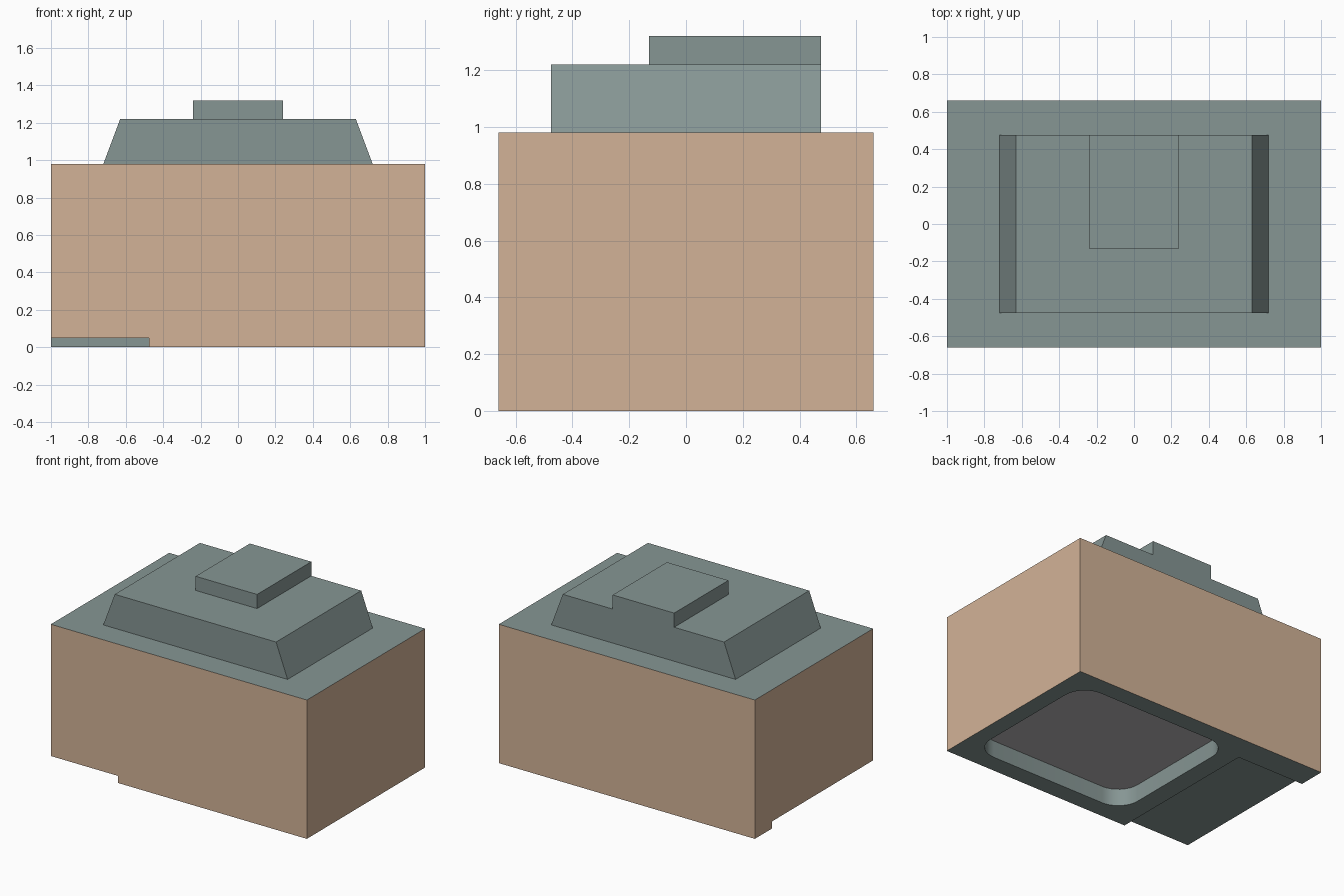
import bpy, bmesh, math
from mathutils import Vector

if "Cube" in bpy.data.objects:
    bpy.data.objects.remove(bpy.data.objects["Cube"])


def prism(name, profile, axis, lo, hi):
    """Closed prism: a 2D profile swept along an axis ('y': x,z profile; 'z': x,y profile)."""
    bm = bmesh.new()
    place = (lambda p, t: (p[0], t, p[1])) if axis == 'y' else (lambda p, t: (p[0], p[1], t))
    rings = [[bm.verts.new(place(p, t)) for p in profile] for t in (lo, hi)]
    bm.faces.new(rings[0])
    bm.faces.new(rings[1])
    n = len(profile)
    for i in range(n):
        j = (i + 1) % n
        bm.faces.new((rings[0][i], rings[0][j], rings[1][j], rings[1][i]))
    bmesh.ops.recalc_face_normals(bm, faces=bm.faces)
    mesh = bpy.data.meshes.new(name)
    bm.to_mesh(mesh)
    bm.free()
    obj = bpy.data.objects.new(name, mesh)
    bpy.context.collection.objects.link(obj)
    return obj


def rect(x0, x1, y0, y1):
    return [(x0, y0), (x1, y0), (x1, y1), (x0, y1)]


def rounded_rect(x0, x1, y0, y1, r, seg=8):
    pts = []
    for k, (cx, cy) in enumerate(rect(x0 + r, x1 - r, y0 + r, y1 - r)):
        for s in range(seg + 1):
            a = math.pi + (k + s / seg) * math.pi / 2
            pts.append((cx + r * math.cos(a), cy + r * math.sin(a)))
    return pts


def colour(name, rgb):
    mat = bpy.data.materials.new(name)
    mat.diffuse_color = (*rgb, 1)
    mat.use_nodes = True
    mat.node_tree.nodes["Principled BSDF"].inputs["Base Color"].default_value = mat.diffuse_color
    return mat


HX, HY, TOP, POCKET = 1.0, 0.66, 0.98, 0.12

# Main block, tapered plateau and upper step, with corner notch and pocket underneath
block = prism("block", rect(-HX, HX, -HY, HY), 'z', 0, TOP)
plateau = prism("plateau", [(-.72, .8), (.72, .8), (.72, TOP), (.63, 1.22), (-.63, 1.22), (-.72, TOP)],
                'y', -.475, .475)
step = prism("step", rect(-.24, .24, -.13, .475), 'z', 1.1, 1.32)
notch = prism("notch", rect(-1.2, -.475, -.9, .47), 'z', -.2, .05)
pocket = prism("pocket", rounded_rect(-.34, .88, -.53, .53, .16), 'z', -.2, POCKET)

parts = [(plateau, 'UNION'), (step, 'UNION'), (notch, 'DIFFERENCE'), (pocket, 'DIFFERENCE')]
for tool, op in parts:
    mod = block.modifiers.new(tool.name, 'BOOLEAN')
    mod.operation, mod.object, mod.solver = op, tool, 'EXACT'
deps = bpy.context.evaluated_depsgraph_get()
body = bpy.data.meshes.new_from_object(block.evaluated_get(deps))
for obj in [block] + [t for t, _ in parts]:
    bpy.data.objects.remove(obj)

# Tan outer walls, pale pocket floor, everything else plain grey
body.materials.clear()
for mat in (colour("grey", (.24, .305, .296)), colour("tan", (.65, .45, .31)), colour("pale", (.48, .47, .48))):
    body.materials.append(mat)
for f in body.polygons:
    c = f.center
    wall = (abs(f.normal.x) > .99 and abs(c.x) > HX - .001) or (abs(f.normal.y) > .99 and abs(c.y) > HY - .001)
    floor = f.normal.z < -.99 and abs(c.z - POCKET) < .001
    f.material_index = 1 if wall else 2 if floor else 0

# The body is cracked into convex cells: each cell is where its linear field is the largest
cells = {
    "main_chunk": ((0, 0, 0), 0),
    "front_chunk": ((.350, -.268, -.731), -.235),
    "right_chunk": ((.494, .265, -.509), -.137),
    "back_chunk": ((.318, .310, -.679), -.310),
    "lower_right_chunk": ((.405, .226, -.665), -.274),
}
for name, (n, w) in cells.items():
    bm = bmesh.new()
    bm.from_mesh(body)
    for other, (n2, w2) in cells.items():
        if other == name:
            continue
        d = Vector(n2) - Vector(n)
        bmesh.ops.bisect_plane(bm, geom=bm.verts[:] + bm.edges[:] + bm.faces[:], dist=1e-5,
                               plane_co=d * (w2 - w) / d.length_squared, plane_no=d, clear_outer=True)
        # Cap the crack surface
        rim = [e for e in bm.edges if e.is_boundary]
        if rim:
            bmesh.ops.triangle_fill(bm, edges=rim, use_beauty=True, use_dissolve=False, normal=d)
    bmesh.ops.recalc_face_normals(bm, faces=bm.faces)
    mesh = bpy.data.meshes.new(name)
    bm.to_mesh(mesh)
    bm.free()
    for mat in body.materials:
        mesh.materials.append(mat)
    chunk = bpy.data.objects.new(name, mesh)
    bpy.context.collection.objects.link(chunk)
    chunk.select_set(True)
    bpy.context.view_layer.objects.active = chunk

bpy.ops.object.shade_smooth_by_angle(angle=math.radians(20))
